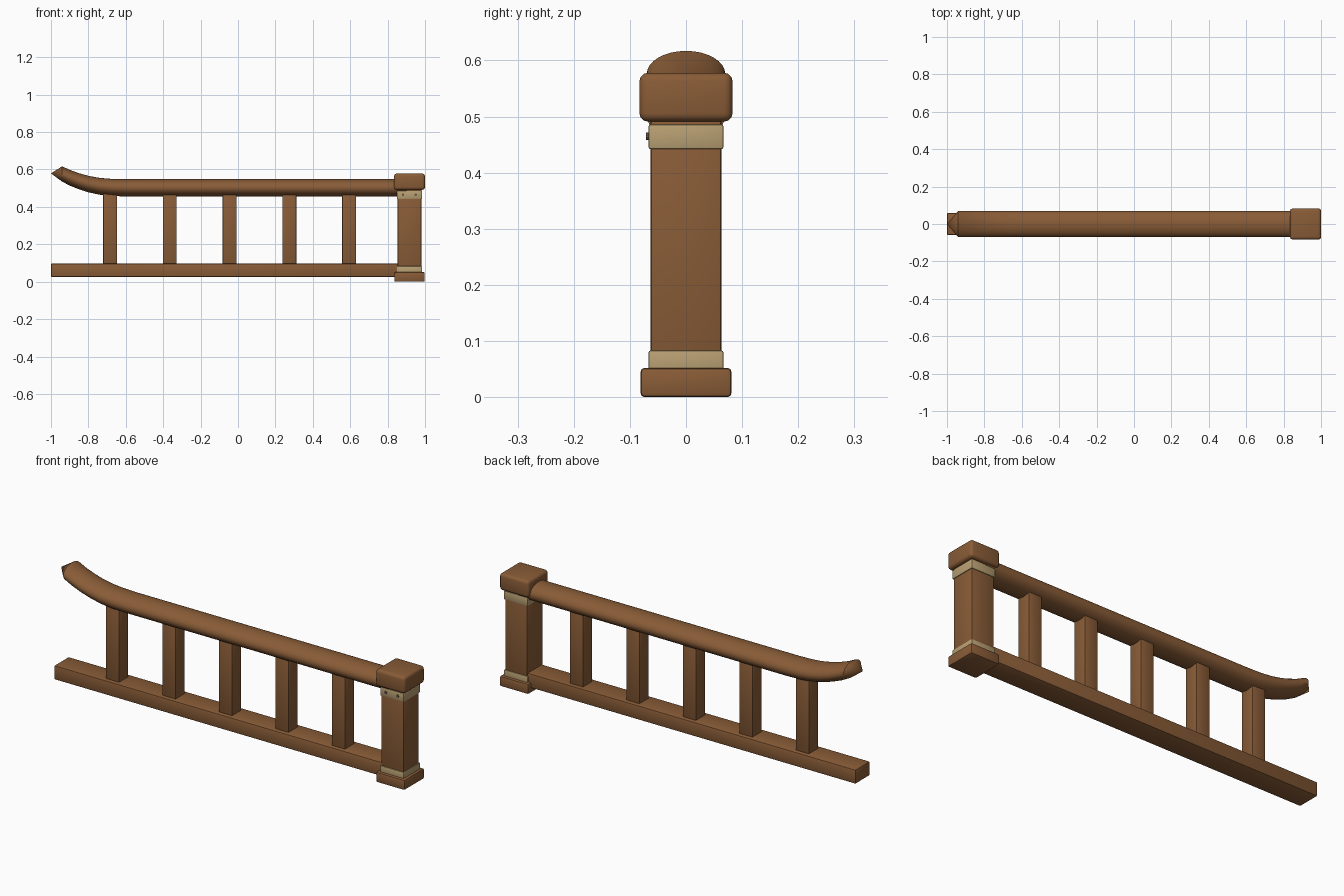
import bpy, bmesh, math
from mathutils import Matrix

if "Cube" in bpy.data.objects:
    bpy.data.objects.remove(bpy.data.objects["Cube"])


def material(name, rgb):
    m = bpy.data.materials.new(name)
    m.diffuse_color = (*rgb, 1)
    m.use_nodes = True
    m.node_tree.nodes["Principled BSDF"].inputs["Base Color"].default_value = m.diffuse_color
    return m


WOOD = material("brown_wood", (0.25, 0.107, 0.038))
BAND = material("tan_band", (0.48, 0.35, 0.17))
NAIL = material("dark_nail", (0.15, 0.11, 0.07))


def finish(bm, name, mat):
    bmesh.ops.recalc_face_normals(bm, faces=bm.faces)
    me = bpy.data.meshes.new(name)
    bm.to_mesh(me)
    bm.free()
    me.materials.append(mat)
    ob = bpy.data.objects.new(name, me)
    bpy.context.collection.objects.link(ob)
    bpy.ops.object.select_all(action='DESELECT')
    ob.select_set(True)
    bpy.context.view_layer.objects.active = ob
    return ob


def block(name, x0, x1, depth, z0, z1, mat, bevel, segments=2):
    bm = bmesh.new()
    bmesh.ops.create_cube(bm, size=1)
    bmesh.ops.scale(bm, vec=(x1 - x0, depth, z1 - z0), verts=bm.verts)
    bmesh.ops.translate(bm, vec=((x0 + x1) / 2, 0, (z0 + z1) / 2), verts=bm.verts)
    bmesh.ops.bevel(bm, geom=bm.edges[:], offset=bevel, segments=segments,
                    profile=0.5, affect='EDGES')
    ob = finish(bm, name, mat)
    bpy.ops.object.shade_smooth_by_angle(angle=math.radians(40))
    return ob


# Newel post with its plinth, cap and bands
PX = 0.917


def post_block(name, half, z0, z1, mat, bevel, segments=2):
    block(name, PX - half, PX + half, half * 2, z0, z1, mat, bevel, segments)


post_block("post", 0.063, 0.03, 0.51, WOOD, 0.004)
post_block("post_base", 0.081, 0.0, 0.052, WOOD, 0.007)
post_block("post_cap", 0.083, 0.491, 0.578, WOOD, 0.015, 3)
post_block("lower_band", 0.0665, 0.04, 0.083, BAND, 0.003)
post_block("upper_band", 0.0665, 0.442, 0.486, BAND, 0.003)

# Nails on the front of the upper band
for i, x in enumerate((0.882, 0.95)):
    bm = bmesh.new()
    bmesh.ops.create_cone(bm, cap_ends=True, segments=10, radius1=0.007,
                          radius2=0.007, depth=0.008,
                          matrix=Matrix.Translation((x, -0.067, 0.465))
                          @ Matrix.Rotation(math.pi / 2, 4, 'X'))
    finish(bm, f"nail_{i + 1}", NAIL)

# Bottom rail and balusters
block("bottom_rail", -1.0, 0.9, 0.118, 0.025, 0.097, WOOD, 0.006)
for i in range(5):
    x = -0.684 + 0.3195 * i
    block(f"baluster_{i + 1}", x - 0.037, x + 0.037, 0.074, 0.09, 0.49, WOOD, 0.003)

# Handrail: oval section swept along an upturned path, pointed tip
path = [(-0.94, 0.576, 0.041), (-0.90, 0.556, 0.042), (-0.85, 0.537, 0.043),
        (-0.80, 0.522, 0.044), (-0.74, 0.510, 0.045), (-0.68, 0.504, 0.046),
        (-0.60, 0.502, 0.046), (0.90, 0.502, 0.046)]
SIDES = 32
bm = bmesh.new()
rings = []
for x, z, h in path:
    rings.append([bm.verts.new((x, 0.07 * math.cos(2 * math.pi * k / SIDES),
                                z + h * math.sin(2 * math.pi * k / SIDES)))
                  for k in range(SIDES)])
for a, b in zip(rings, rings[1:]):
    for k in range(SIDES):
        n = (k + 1) % SIDES
        bm.faces.new((a[k], a[n], b[n], b[k]))
tip = bm.verts.new((-1.0, 0, 0.579))
for k in range(SIDES):
    bm.faces.new((tip, rings[0][k], rings[0][(k + 1) % SIDES]))
bm.faces.new(rings[-1])
finish(bm, "handrail", WOOD)
bpy.ops.object.shade_smooth_by_angle(angle=math.radians(35))
